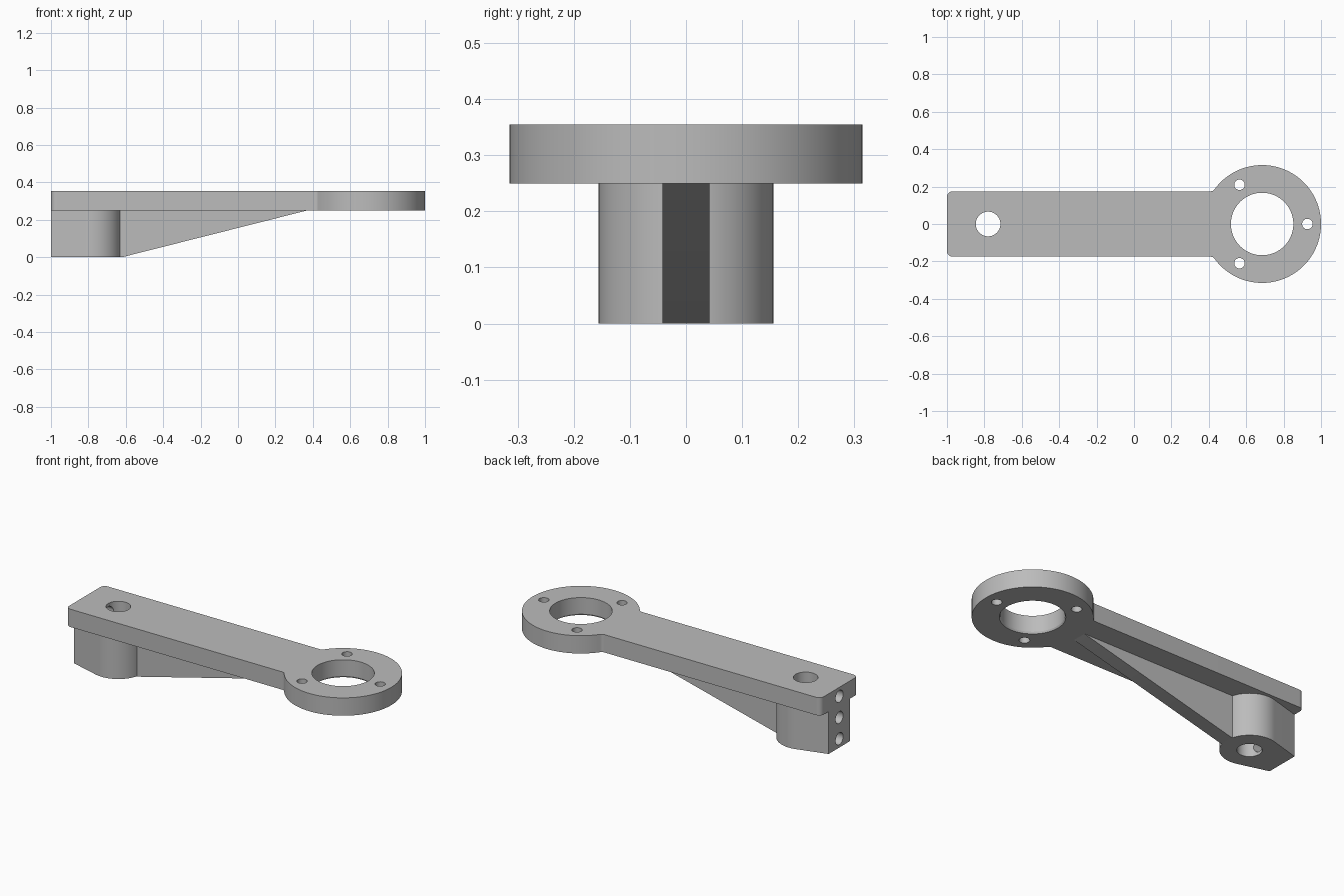
import bpy, bmesh
from math import cos, sin, pi, hypot, atan2, asin, radians
from mathutils import Matrix

if "Cube" in bpy.data.objects:
    bpy.data.objects.remove(bpy.data.objects["Cube"])

grey = bpy.data.materials.new("grey metal")
grey.use_nodes = True
grey.diffuse_color = (0.5, 0.5, 0.5, 1)
grey.node_tree.nodes["Principled BSDF"].inputs["Base Color"].default_value = (0.5, 0.5, 0.5, 1)

# Main dimensions
TOP, UNDER = 0.355, 0.25
RING_X, RING_R = 0.685, 0.315
ARM_HALF, CORNER, FILLET = 0.175, 0.03, 0.025
PIN_X, BOSS_R, END_HALF, RIB_HALF = -0.78, 0.156, 0.1, 0.042


def arc(cx, cy, r, start, end, steps):
    return [(cx + r * cos(start + (end - start) * i / steps),
             cy + r * sin(start + (end - start) * i / steps)) for i in range(steps + 1)]


def mirrored(half):
    """Close an outline given its +y half."""
    return half + [(x, -y) for x, y in reversed(half) if abs(y) > 1e-6]


def new_object(name, bm):
    bmesh.ops.recalc_face_normals(bm, faces=bm.faces)
    mesh = bpy.data.meshes.new(name)
    bm.to_mesh(mesh)
    bm.free()
    ob = bpy.data.objects.new(name, mesh)
    bpy.context.collection.objects.link(ob)
    mesh.materials.append(grey)
    return ob


def prism(name, points, offset):
    """Extrude a flat outline of 3D points along an offset."""
    bm = bmesh.new()
    face = bm.faces.new([bm.verts.new(p) for p in points])
    out = bmesh.ops.extrude_face_region(bm, geom=[face])
    bmesh.ops.translate(bm, vec=offset,
                        verts=[v for v in out["geom"] if isinstance(v, bmesh.types.BMVert)])
    return new_object(name, bm)


def drill(x, y, z, r, depth, axis="Z", r2=None, sides=48):
    """Round cutter centred on a point; r is the low end radius, r2 the high end."""
    bm = bmesh.new()
    turn = Matrix.Rotation(pi / 2, 4, "Y") if axis == "X" else Matrix()
    bmesh.ops.create_cone(bm, cap_ends=True, segments=sides, radius1=r,
                          radius2=r if r2 is None else r2, depth=depth,
                          matrix=Matrix.Translation((x, y, z)) @ turn)
    ob = new_object("cutter", bm)
    ob.hide_render = True
    return ob


def cut(ob, cutters):
    bpy.context.view_layer.objects.active = ob
    for c in cutters:
        mod = ob.modifiers.new("hole", "BOOLEAN")
        mod.operation, mod.solver, mod.object = "DIFFERENCE", "EXACT", c
        bpy.ops.object.modifier_apply(modifier=mod.name)
        bpy.data.objects.remove(c)


# Arm plate: rounded end, straight arm, filleted into the ring
dy = ARM_HALF + FILLET
dx = ((RING_R + FILLET) ** 2 - dy ** 2) ** 0.5
lean = atan2(dy, dx)
half = [(-1, ARM_HALF - CORNER)]
half += arc(-1 + CORNER, ARM_HALF - CORNER, CORNER, pi, pi / 2, 8)[1:]
half += arc(RING_X - dx, dy, FILLET, -pi / 2, -lean, 8)
half += arc(RING_X, 0, RING_R, pi - lean, 0, 48)[1:]
plate = prism("arm_plate", [(x, y, UNDER) for x, y in mirrored(half)], (0, 0, TOP - UNDER))

# Clamp boss: round front with tangent flats narrowing to the end face
run = PIN_X + 1
tilt = asin(BOSS_R / hypot(run, END_HALF)) - atan2(END_HALF, run)
half = [(-1, END_HALF)] + arc(PIN_X, 0, BOSS_R, pi / 2 + tilt, 0, 32)
boss = prism("clamp_boss", [(x, y, 0) for x, y in mirrored(half)], (0, 0, UNDER))

# Tapered stiffening rib
rib_side = [(-0.66, 0), (-0.62, 0), (0.37, UNDER), (-0.66, UNDER)]
rib = prism("stiffening_rib", [(x, -RIB_HALF, z) for x, z in rib_side], (0, 2 * RIB_HALF, 0))

# Large ring bore with a small lower chamfer, and three screw holes
holes = [drill(RING_X, 0, 0.3, 0.167, 0.4, sides=96),
         drill(RING_X, 0, UNDER, 0.177, 0.02, r2=0.167, sides=96)]
holes[1].location.z = 0.0
for i in range(3):
    a = i * 2 * pi / 3
    holes.append(drill(RING_X + 0.242 * cos(a), 0.242 * sin(a), 0.3, 0.028, 0.4, sides=32))

# Pin bore through the plate and boss, with side screw holes from the end face
pin = lambda: drill(PIN_X, 0, 0.2, 0.066, 0.8)
side = lambda z: drill(-0.92, 0, z, 0.035, 0.28, axis="X", sides=32)
cut(plate, holes + [pin(), side(0.302)])
cut(boss, [pin(), side(0.052), side(0.177)])

# Smooth curved walls, sharp edges
bpy.ops.object.select_all(action="DESELECT")
for ob in (plate, boss, rib):
    ob.select_set(True)
bpy.context.view_layer.objects.active = plate
bpy.ops.object.shade_smooth_by_angle(angle=radians(25))
